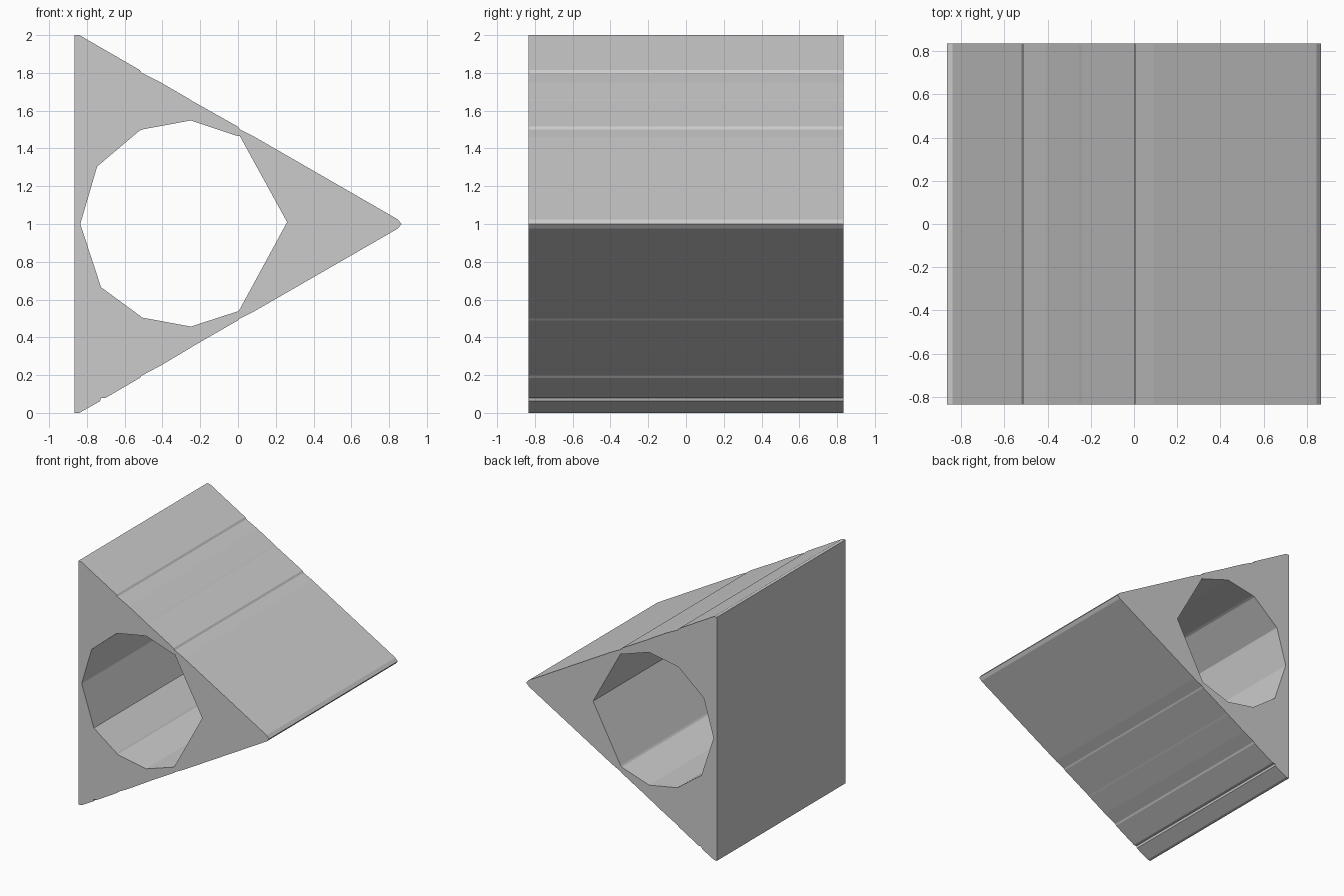
import bpy, bmesh

if "Cube" in bpy.data.objects:
    bpy.data.objects.remove(bpy.data.objects["Cube"])

HALF_DEPTH = 0.835

# Outer triangle outline (x, z), with its small steps along the sloping sides
outer = [(-0.866, 0), (-0.84, 0), (-0.73, 0.062), (-0.725, 0.08), (-0.70, 0.08),
         (-0.52, 0.185), (-0.51, 0.197), (-0.41, 0.25), (-0.255, 0.342), (-0.24, 0.352),
         (0.0, 0.49), (0.01, 0.50), (0.09, 0.54), (0.845, 0.975), (0.866, 1.0),
         (0.845, 1.025), (0.09, 1.46), (0.01, 1.50), (0.0, 1.515), (-0.24, 1.65),
         (-0.255, 1.66), (-0.41, 1.75), (-0.51, 1.80), (-0.52, 1.815),
         (-0.84, 2), (-0.866, 2)]

# Irregular faceted opening that runs through the whole depth
hole = [(0.26, 1.01), (0.01, 1.465), (-0.01, 1.468), (-0.25, 1.548), (-0.50, 1.502),
        (-0.52, 1.495), (-0.745, 1.305), (-0.75, 1.29), (-0.835, 1.0), (-0.73, 0.68),
        (-0.725, 0.665), (-0.52, 0.515), (-0.51, 0.505), (-0.25, 0.457),
        (0.0, 0.538), (0.01, 0.55)]


def add_loop(bm, points):
    verts = [bm.verts.new((x, -HALF_DEPTH, z)) for x, z in points]
    return [bm.edges.new((v, verts[i - 1])) for i, v in enumerate(verts)]


# Fill the front face between the two outlines, then extrude it to the back
bm = bmesh.new()
edges = add_loop(bm, outer) + add_loop(bm, hole)
bmesh.ops.triangle_fill(bm, edges=edges, use_beauty=True, normal=(0, -1, 0))
result = bmesh.ops.extrude_face_region(bm, geom=bm.faces[:], use_keep_orig=True)
back = [g for g in result["geom"] if isinstance(g, bmesh.types.BMVert)]
bmesh.ops.translate(bm, verts=back, vec=(0, 2 * HALF_DEPTH, 0))
bmesh.ops.recalc_face_normals(bm, faces=bm.faces[:])

mesh = bpy.data.meshes.new("triangular_block")
bm.to_mesh(mesh)
bm.free()
block = bpy.data.objects.new("triangular_block", mesh)
bpy.context.collection.objects.link(block)
